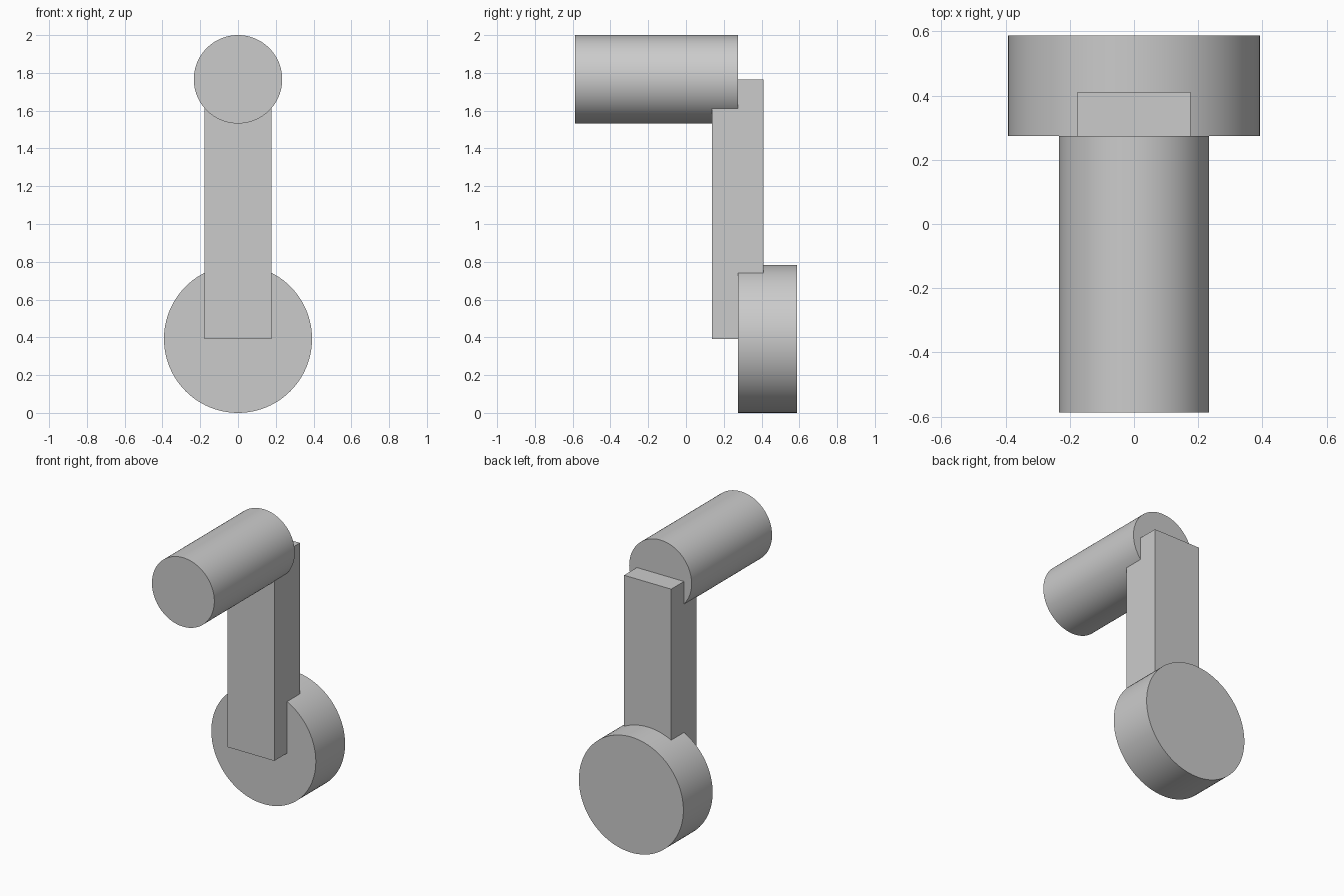
import bpy
from math import pi, radians

cube = bpy.data.objects.get("Cube")
if cube:
    bpy.data.objects.remove(cube, do_unlink=True)

grey = bpy.data.materials.new("plain grey")
grey.use_nodes = True
colour = (0.6, 0.6, 0.6, 1)
grey.diffuse_color = colour
grey.node_tree.nodes["Principled BSDF"].inputs["Base Color"].default_value = colour


def cylinder(name, radius, y0, y1, z):
    """Smooth-sided cylinder lying along y."""
    bpy.ops.mesh.primitive_cylinder_add(
        vertices=96, radius=radius, depth=y1 - y0,
        location=(0, (y0 + y1) / 2, z), rotation=(pi / 2, 0, 0))
    ob = bpy.context.object
    ob.name = name
    ob.data.materials.append(grey)
    bpy.ops.object.shade_smooth_by_angle(angle=radians(30))
    return ob


# Hub disc at the bottom and grip at the top
hub_z, grip_z, joint_y = 0.392, 1.766, 0.274
cylinder("hub_disc", 0.392, joint_y, 0.588, hub_z)
cylinder("grip", 0.234, -0.588, joint_y, grip_z)

# Flat arm running from the hub axis to the grip axis
bpy.ops.mesh.primitive_cube_add(size=1, location=(0, joint_y, (hub_z + grip_z) / 2))
arm = bpy.context.object
arm.name = "crank_arm"
arm.scale = (0.353, 0.274, grip_z - hub_z)
bpy.ops.object.transform_apply(location=False, rotation=False, scale=True)
arm.data.materials.append(grey)
